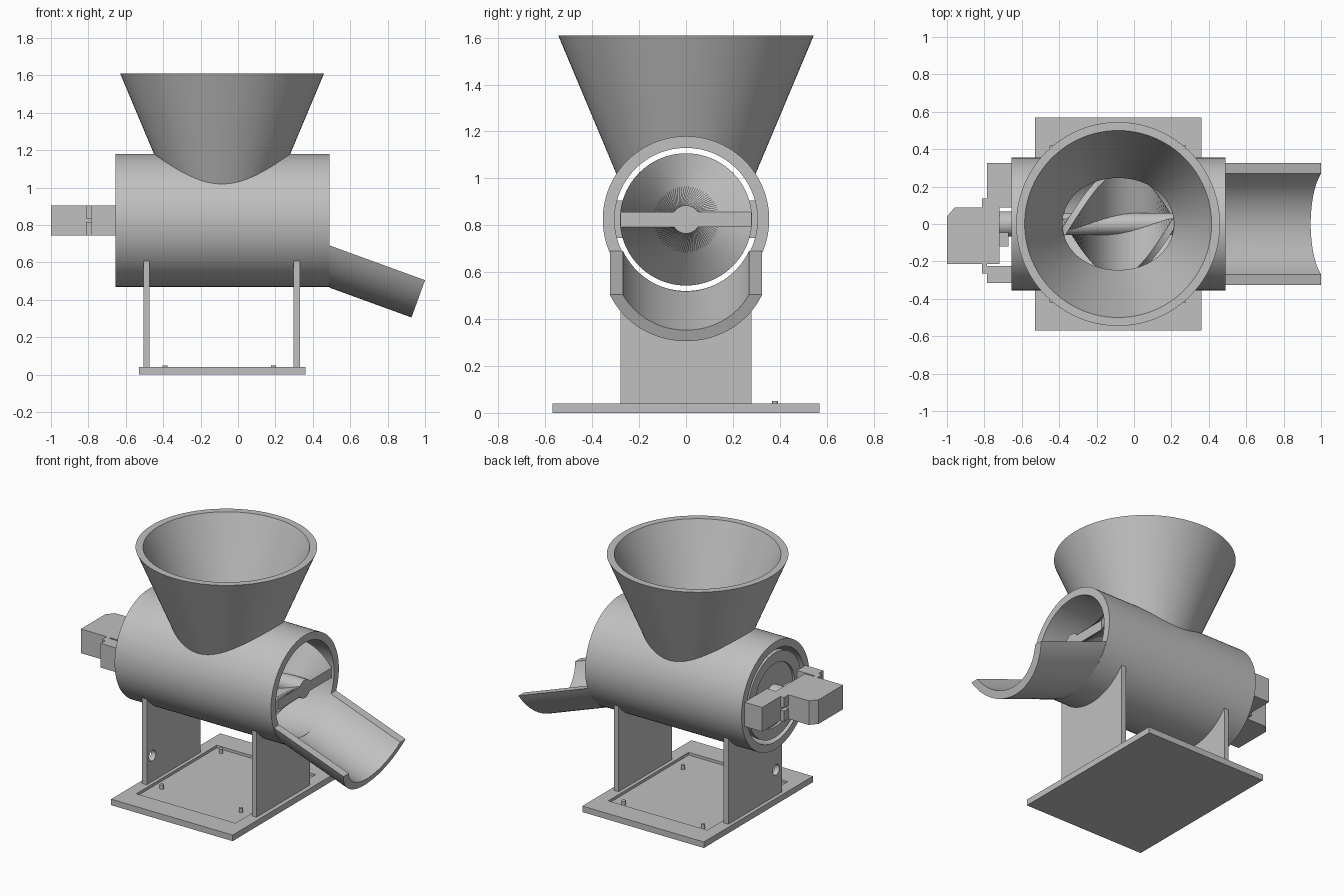
import bpy, bmesh
from math import radians, sin, cos, acos, pi, tau
from mathutils import Matrix, Vector

old = bpy.data.objects.get("Cube")
if old:
    bpy.data.objects.remove(old, do_unlink=True)

# One plain grey for the whole machine
grey = bpy.data.materials.new("light_grey")
grey.use_nodes = True
grey.diffuse_color = (0.53, 0.53, 0.53, 1)
grey.node_tree.nodes["Principled BSDF"].inputs["Base Color"].default_value = (0.53, 0.53, 0.53, 1)

AXIS_Z = 0.825           # height of the barrel axis
BACK, FRONT = -0.655, 0.49   # barrel ends along x
R_OUT, R_IN = 0.355, 0.305
R_AUGER = 0.28


def make(name, bm):
    bmesh.ops.recalc_face_normals(bm, faces=bm.faces)
    mesh = bpy.data.meshes.new(name)
    bm.to_mesh(mesh)
    bm.free()
    mesh.materials.append(grey)
    ob = bpy.data.objects.new(name, mesh)
    bpy.context.collection.objects.link(ob)
    return ob


def box(name, x0, x1, y0, y1, z0, z1):
    return prism(name, [(x0, y0), (x1, y0), (x1, y1), (x0, y1)], z0, z1)


def prism(name, outline, z0, z1):
    bm = bmesh.new()
    face = bm.faces.new([bm.verts.new((x, y, z0)) for x, y in outline])
    ext = bmesh.ops.extrude_face_region(bm, geom=[face])
    verts = [g for g in ext["geom"] if isinstance(g, bmesh.types.BMVert)]
    bmesh.ops.translate(bm, verts=verts, vec=(0, 0, z1 - z0))
    return make(name, bm)


def cone(name, r0, r1, start, end, along_x=False, at=(0, 0), segments=96):
    """Cylinder or cone; 'at' is (y, z) when along x, else (x, y)."""
    mid = (start + end) / 2
    if along_x:
        matrix = Matrix.Translation((mid, *at)) @ Matrix.Rotation(pi / 2, 4, 'Y')
    else:
        matrix = Matrix.Translation((*at, mid))
    bm = bmesh.new()
    bmesh.ops.create_cone(bm, cap_ends=True, segments=segments, radius1=r0,
                          radius2=r1, depth=end - start, matrix=matrix)
    return make(name, bm)


def rod(name, r, x0, x1, y=0, z=AXIS_Z, segments=96):
    return cone(name, r, r, x0, x1, True, (y, z), segments)


def combine(target, tool, operation='DIFFERENCE'):
    """Apply a boolean and discard the tool."""
    mod = target.modifiers.new("cut", 'BOOLEAN')
    mod.operation, mod.object, mod.solver = operation, tool, 'EXACT'
    tool.hide_render = True
    bpy.context.view_layer.update()
    result = bpy.data.meshes.new_from_object(
        target.evaluated_get(bpy.context.evaluated_depsgraph_get()))
    target.modifiers.clear()
    target.data = result
    bpy.data.objects.remove(tool, do_unlink=True)


# Barrel with the hopper merged into it, then hollowed
HOPPER_X, TOP, SLOPE = -0.085, 1.61, 0.42


def hopper_cone(name, top_radius, z1):
    r_low = top_radius - SLOPE * (TOP - AXIS_Z)
    r_high = top_radius + SLOPE * (z1 - TOP)
    return cone(name, r_low, r_high, AXIS_Z, z1, at=(HOPPER_X, 0))


barrel = rod("barrel_and_hopper", R_OUT, BACK, FRONT)
combine(barrel, hopper_cone("hopper_outside", 0.545, TOP), 'UNION')
combine(barrel, hopper_cone("hopper_inside", 0.5, TOP + 0.1))
combine(barrel, rod("bore", R_IN, BACK - 0.1, FRONT + 0.1))

# Discharge chute: open trough sloping down from the barrel mouth
tilt = radians(20)
along = Vector((cos(tilt), 0, -sin(tilt)))
normal = Vector((sin(tilt), 0, cos(tilt)))
EDGE = 0.143             # rim lies this far below the trough axis
origin = Vector((1.0, 0, 0.505)) + normal * EDGE
profile = []
steps = 32
for radius, sign in ((R_OUT, 1), (R_IN, -1)):
    half = acos(EDGE / radius)
    for i in range(steps + 1):
        a = sign * half * (2 * i / steps - 1)
        profile.append((radius * sin(a), -radius * cos(a)))
bm = bmesh.new()
mouth, lip = [], []
for y, h in profile:
    p = origin + Vector((0, y, 0)) + normal * h
    lip.append(bm.verts.new(p))
    mouth.append(bm.verts.new(p + along * ((FRONT - p.x) / along.x)))
n = len(profile)
for i in range(n):
    j = (i + 1) % n
    bm.faces.new((mouth[i], mouth[j], lip[j], lip[i]))
for i in range(steps):
    j = n - 1 - i
    for ring in (mouth, lip):
        bm.faces.new((ring[i], ring[i + 1], ring[j - 1], ring[j]))
chute = make("discharge_chute", bm)

# Auger: one full turn of a flat bar around a shaft, closed by a back disc
START = -0.63
turns, thick = 90, 0.0325
section = [(-R_AUGER, -thick), (0, -thick), (R_AUGER, -thick),
           (R_AUGER, thick), (0, thick), (-R_AUGER, thick)]
bm = bmesh.new()
rings = []
for i in range(turns + 1):
    a = tau * (1 - i / turns)
    x = START + (FRONT - START) * i / turns
    rings.append([bm.verts.new((x, u * cos(a) - v * sin(a),
                                AXIS_Z + u * sin(a) + v * cos(a))) for u, v in section])
for a, b in zip(rings, rings[1:]):
    for i in range(6):
        j = (i + 1) % 6
        bm.faces.new((a[i], a[j], b[j], b[i]))
bm.faces.new(rings[0])
bm.faces.new(rings[-1])
make("auger_flight", bm)
shaft = rod("auger_shaft", 0.06, START, FRONT, segments=48)
disc = rod("auger_back_disc", R_AUGER, BACK + 0.005, START + 0.015)
combine(disc, rod("disc_recess", 0.21, BACK - 0.1, BACK + 0.02))

# Drive motor with chamfered rear corner, flange ears and coupling
Z0, Z1 = 0.745, 0.905
prism("motor_body", [(-0.72, -0.215), (-0.72, 0.087), (-0.96, 0.087),
                     (-1.0, 0.04), (-1.0, -0.215)], Z0, Z1)
for side, y0, y1 in (("left", 0.087, 0.135), ("right", -0.265, -0.215)):
    box("motor_ear_lower_" + side, -0.812, -0.785, y0, y1, Z0, 0.815)
    box("motor_ear_upper_" + side, -0.812, -0.785, y0, y1, 0.835, Z1)
box("motor_gear_case", -0.72, -0.67, -0.12, 0, 0.775, 0.875)
coupling = rod("motor_coupling", 0.068, -0.72, BACK + 0.025, segments=48)
box("motor_mount_back", -0.785, BACK, 0.087, 0.325, Z0, Z1)
box("motor_mount_front", -0.785, BACK, -0.315, -0.225, Z0, Z1)

# Legs shaped to the underside of the barrel
for name, x0, x1 in (("left_leg", 0.298, 0.332), ("right_leg", -0.506, -0.472)):
    leg = box(name, x0, x1, -R_AUGER, R_AUGER, 0.03, 0.7)
    combine(leg, rod("saddle", R_OUT - 0.003, -1, 1))
    if name == "right_leg":
        combine(leg, rod("cable_hole", 0.035, -0.6, -0.4, -0.22, 0.21, 32))

# Base plate with a shallow tray and four locating pegs
base = box("base_plate", -0.53, 0.36, -0.57, 0.57, 0, 0.04)
combine(base, box("tray", -0.45, 0.275, -0.42, 0.42, 0.022, 0.1))
for x in (-0.39, 0.19):
    for y in (-0.24, 0.38):
        cone("locating_peg", 0.013, 0.013, 0.015, 0.05, at=(x, y), segments=16)

# Smooth curved parts, keeping hard edges
bpy.ops.object.select_all(action='DESELECT')
for ob in (barrel, chute, shaft, disc, coupling):
    ob.select_set(True)
bpy.context.view_layer.objects.active = barrel
bpy.ops.object.shade_smooth_by_angle(angle=radians(30))
